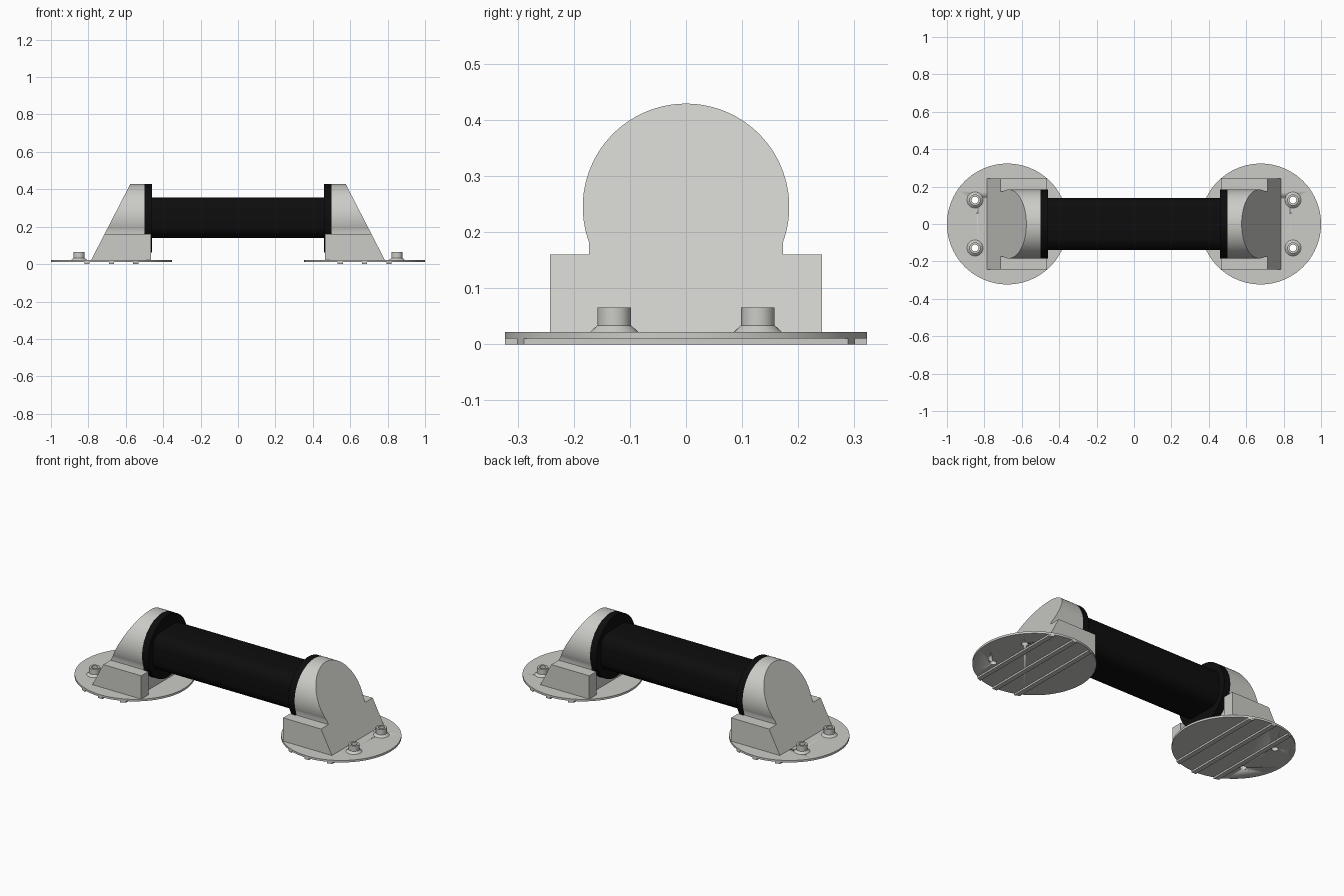
import bpy, bmesh, math

if "Cube" in bpy.data.objects:
    bpy.data.objects.remove(bpy.data.objects["Cube"])

CX, R = 0.677, 0.323          # base disc centre and radius
BAR_Z, HUB_R = 0.245, 0.184   # grip axis height, hub radius


def material(name, rgb):
    m = bpy.data.materials.new(name)
    m.diffuse_color = (*rgb, 1)
    m.use_nodes = True
    m.node_tree.nodes["Principled BSDF"].inputs["Base Color"].default_value = m.diffuse_color
    return m


GREY = material("light grey", (0.60, 0.60, 0.57))
BLACK = material("black", (0.004, 0.004, 0.004))


def finish(bm, name, mat, mirror=True, cutters=()):
    bmesh.ops.recalc_face_normals(bm, faces=bm.faces[:])
    me = bpy.data.meshes.new(name)
    bm.to_mesh(me)
    bm.free()
    me.materials.append(mat)
    ob = bpy.data.objects.new(name, me)
    bpy.context.collection.objects.link(ob)
    bpy.ops.object.select_all(action='DESELECT')
    ob.select_set(True)
    bpy.context.view_layer.objects.active = ob
    bpy.ops.object.shade_smooth_by_angle(angle=math.radians(30))
    for c in cutters:
        b = ob.modifiers.new("hole", 'BOOLEAN')
        b.operation, b.object, b.solver = 'DIFFERENCE', c, 'EXACT'
    if mirror:
        ob.modifiers.new("mirror", 'MIRROR').use_mirror_merge = False
    return ob


def prism(bm, pts, lo, hi, axis):
    """Extrude an outline along x (points are y, z) or z (points are x, y)."""
    def at(p, h):
        return (h, *p) if axis == 'x' else (*p, h)
    a = [bm.verts.new(at(p, lo)) for p in pts]
    b = [bm.verts.new(at(p, hi)) for p in pts]
    bm.faces.new(a)
    bm.faces.new(b[::-1])
    n = len(pts)
    for i in range(n):
        j = (i + 1) % n
        bm.faces.new((a[i], a[j], b[j], b[i]))


def arc(cx, cy, r, a0, a1, n):
    return [(cx + r * math.cos(a0 + (a1 - a0) * i / n),
             cy + r * math.sin(a0 + (a1 - a0) * i / n)) for i in range(n + 1)]


def circle(cx, cy, r, n):
    return arc(cx, cy, r, 0, 2 * math.pi, n)[:-1]


# screw hole cutters
cutters = []
for s in (-1, 1):
    bm = bmesh.new()
    prism(bm, circle(0.85, s * 0.128, 0.018, 32), -0.05, 0.1, 'z')
    c = finish(bm, "hole_cutter", GREY, mirror=False)
    c.hide_render = True
    c.hide_viewport = True
    cutters.append(c)

# base discs
bm = bmesh.new()
prism(bm, circle(CX, 0, R, 96), 0.01, 0.022, 'z')
finish(bm, "base_disc", GREY, cutters=cutters)

# ribs under the discs, ends following the rim
bm = bmesh.new()
for off in (-0.13, 0, 0.13):
    x0, x1 = off - 0.014, off + 0.014
    y0, y1 = math.sqrt(R * R - x0 * x0), math.sqrt(R * R - x1 * x1)
    prism(bm, [(CX + x0, -y0), (CX + x1, -y1), (CX + x1, y1), (CX + x0, y0)],
          0, 0.0105, 'z')
finish(bm, "underside_ribs", GREY)

# screw bosses: tubes with a flared foot
bm = bmesh.new()
N = 32
section = [(0.018, 0.022), (0.043, 0.022), (0.03, 0.034), (0.03, 0.066), (0.018, 0.066)]
for s in (-1, 1):
    rings = []
    for r, z in section:
        rings.append([bm.verts.new((x, y, z)) for x, y in circle(0.85, s * 0.128, r, N)])
    for k in range(len(rings)):
        a, b = rings[k], rings[(k + 1) % len(rings)]
        for i in range(N):
            j = (i + 1) % N
            bm.faces.new((a[i], a[j], b[j], b[i]))
finish(bm, "screw_bosses", GREY)

# end brackets: round hub on a wide foot, sliced by a sloping outer face
bm = bmesh.new()
a = math.acos(0.173 / HUB_R)
outline = [(-0.242, 0.022), (0.242, 0.022), (0.242, 0.16), (0.173, 0.16)]
outline += arc(0, BAR_Z, HUB_R, -a, math.pi + a, 72)
outline += [(-0.173, 0.16), (-0.242, 0.16)]
prism(bm, outline, 0.50, 0.85, 'x')
cut = bmesh.ops.bisect_plane(bm, geom=bm.verts[:] + bm.edges[:] + bm.faces[:],
                             plane_co=(0.785, 0, 0.022), plane_no=(0.408, 0, 0.21),
                             clear_outer=True)
bmesh.ops.contextual_create(
    bm, geom=[e for e in cut["geom_cut"] if isinstance(e, bmesh.types.BMEdge)])
finish(bm, "end_bracket", GREY)

# cheeks of the bracket reaching past the grip collar
bm = bmesh.new()
for s in (-1, 1):
    prism(bm, [(s * 0.176, 0.022), (s * 0.242, 0.022), (s * 0.242, 0.16), (s * 0.176, 0.16)],
          0.465, 0.50, 'x')
finish(bm, "bracket_cheeks", GREY)

# grip collars
bm = bmesh.new()
prism(bm, circle(0, BAR_Z, HUB_R - 0.0005, 96), 0.46, 0.50, 'x')
finish(bm, "grip_collar", BLACK)

# grip bar with rounded rectangular section
bm = bmesh.new()
hw, hh, cr = 0.14, 0.108, 0.07
outline = []
for k, (sy, sz) in enumerate(((1, 1), (-1, 1), (-1, -1), (1, -1))):
    outline += arc(sy * (hw - cr), 0.2475 + sz * (hh - cr), cr,
                   k * math.pi / 2, (k + 1) * math.pi / 2, 8)
prism(bm, outline, -0.465, 0.465, 'x')
finish(bm, "grip_bar", BLACK, mirror=False)
